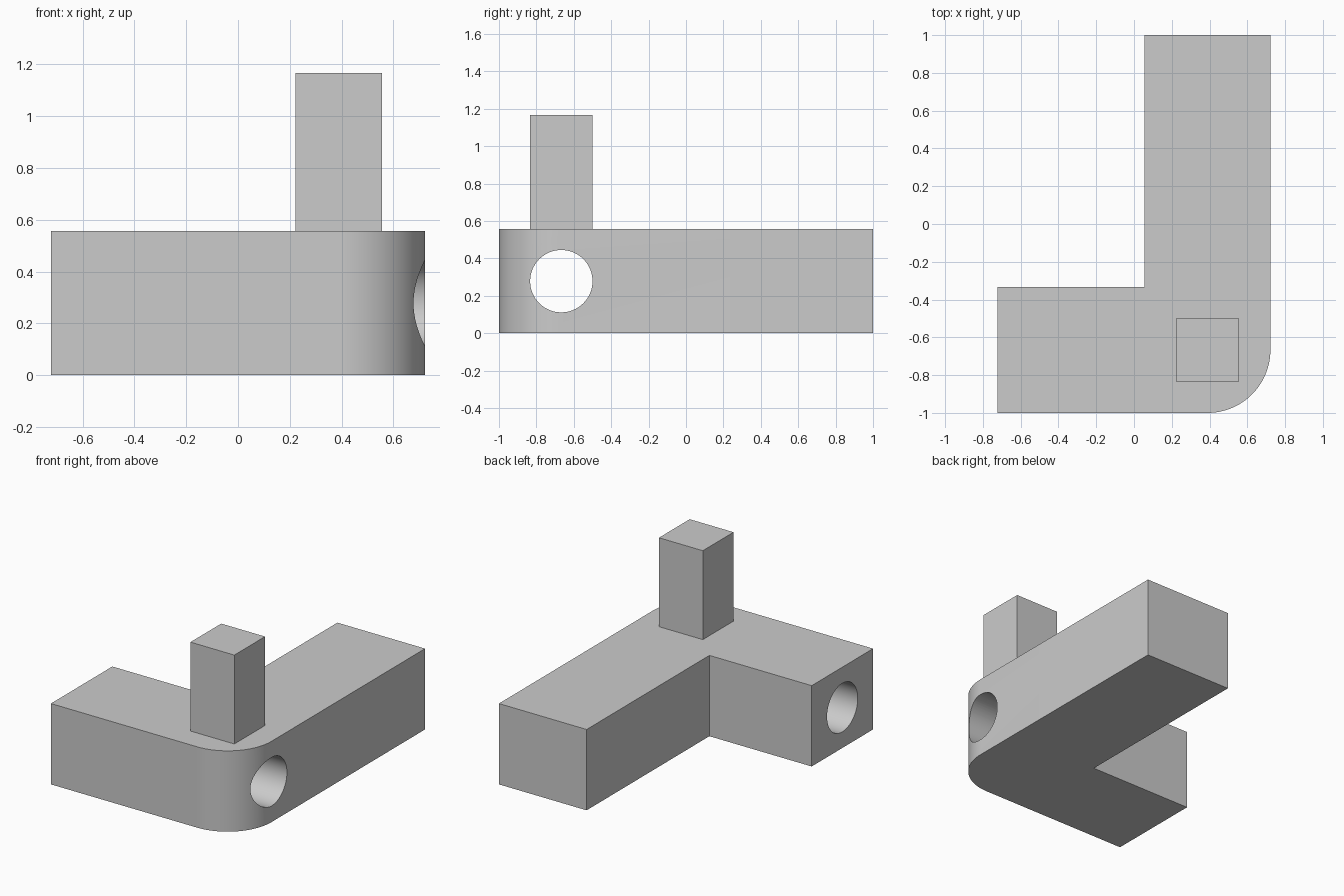
import bpy, bmesh, math
from mathutils import Matrix, Vector

cube = bpy.data.objects.get("Cube")
if cube:
    bpy.data.objects.remove(cube, do_unlink=True)

U = 1 / 18  # design module: all sizes are whole multiples of it

grey = bpy.data.materials.new("light grey")
grey.use_nodes = True
colour = (0.6, 0.6, 0.6, 1)
grey.diffuse_color = colour
grey.node_tree.nodes["Principled BSDF"].inputs["Base Color"].default_value = colour


def make_object(name, bm):
    bmesh.ops.recalc_face_normals(bm, faces=bm.faces)
    mesh = bpy.data.meshes.new(name)
    bm.to_mesh(mesh)
    bm.free()
    mesh.materials.append(grey)
    obj = bpy.data.objects.new(name, mesh)
    bpy.context.collection.objects.link(obj)
    return obj


# L-shaped body with one rounded outer corner
radius, steps = 6, 32
outline = [(-13, -18)]
for i in range(steps + 1):
    a = math.pi / 2 * (i / steps - 1)
    outline.append((7 + radius * math.cos(a), -12 + radius * math.sin(a)))
outline += [(13, 18), (1, 18), (1, -6), (-13, -6)]

bm = bmesh.new()
base = bm.faces.new([bm.verts.new((x * U, y * U, 0)) for x, y in outline])
extruded = bmesh.ops.extrude_face_region(bm, geom=[base])["geom"]
top = [v for v in extruded if isinstance(v, bmesh.types.BMVert)]
bmesh.ops.translate(bm, verts=top, vec=(0, 0, 10 * U))
body = make_object("bracket_body", bm)

# Round hole bored along the short arm
bm = bmesh.new()
bmesh.ops.create_cone(
    bm, cap_ends=True, segments=64, radius1=3 * U, radius2=3 * U, depth=40 * U,
    matrix=Matrix.Translation((0, -12 * U, 5 * U)) @ Matrix.Rotation(math.pi / 2, 4, "Y"))
cutter = make_object("hole_cutter", bm)
cutter.hide_render = True
cutter.hide_set(True)
cutter.display_type = "WIRE"

bore = body.modifiers.new("bore", "BOOLEAN")
bore.operation = "DIFFERENCE"
bore.solver = "EXACT"
bore.object = cutter

# Bake the bore, then remove the cutter
bpy.context.view_layer.objects.active = body
body.select_set(True)
bpy.ops.object.modifier_apply(modifier=bore.name)
bpy.data.objects.remove(cutter, do_unlink=True)
bpy.ops.object.shade_smooth_by_angle(angle=math.radians(30))

# Square post on the corner
bm = bmesh.new()
bmesh.ops.create_cube(
    bm, size=1,
    matrix=Matrix.Translation(Vector((7, -12, 15.5)) * U) @ Matrix.Diagonal((6 * U, 6 * U, 11 * U, 1)))
make_object("square_post", bm)
